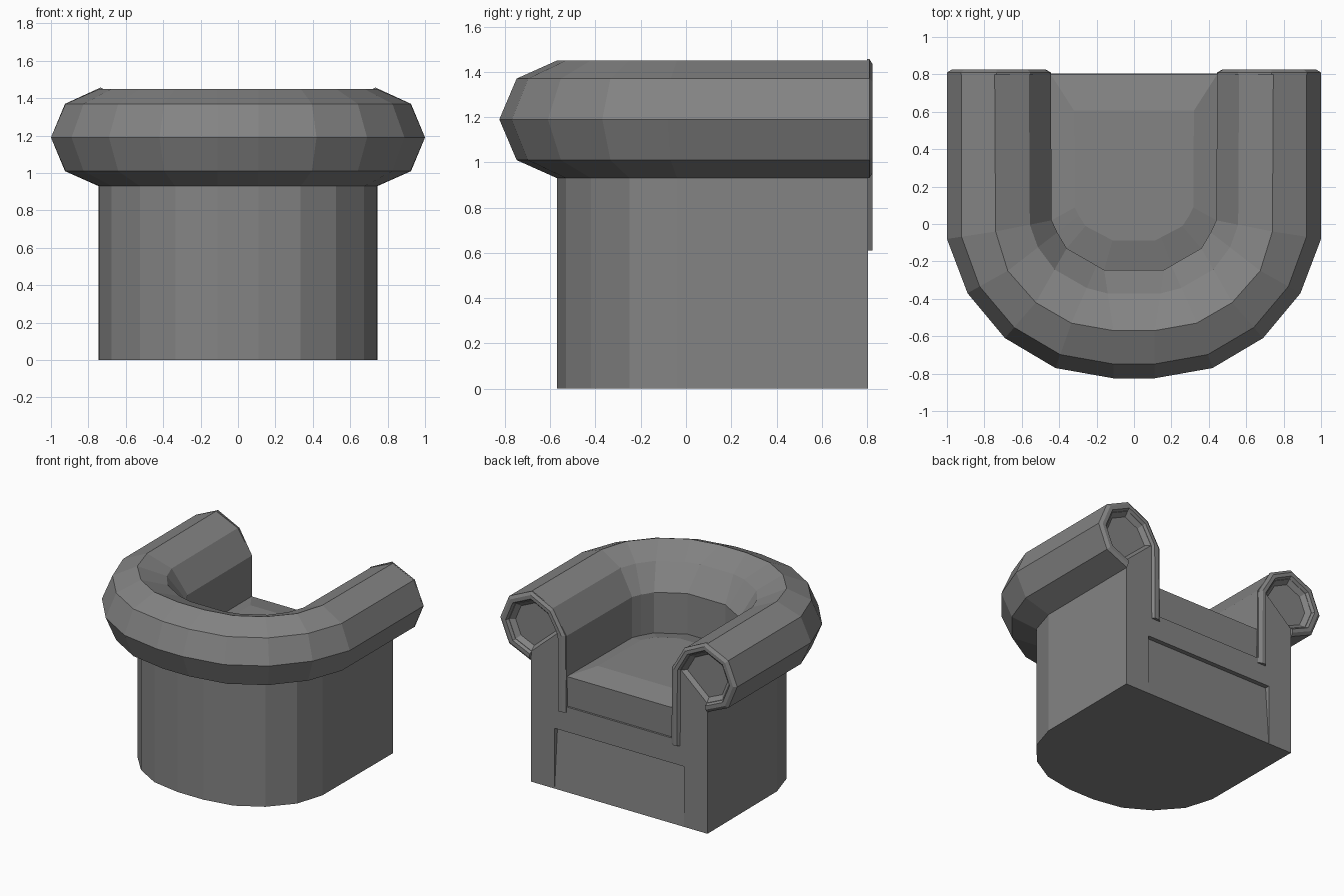
import bpy, bmesh

if "Cube" in bpy.data.objects:
    bpy.data.objects.remove(bpy.data.objects["Cube"])

leather = bpy.data.materials.new("dark_grey_leather")
leather.diffuse_color = (.23, .23, .23, 1)
leather.use_nodes = True
leather.node_tree.nodes["Principled BSDF"].inputs["Base Color"].default_value = leather.diffuse_color


def loft(name, rings):
    """Skin closed rings of equal length and cap both ends."""
    bm = bmesh.new()
    vs = [[bm.verts.new(p) for p in r] for r in rings]
    n = len(rings[0])
    for a, b in zip(vs, vs[1:]):
        for i in range(n):
            j = (i + 1) % n
            bm.faces.new((a[i], a[j], b[j], b[i]))
    bm.faces.new(vs[0])
    bm.faces.new(vs[-1])
    bmesh.ops.recalc_face_normals(bm, faces=bm.faces)
    me = bpy.data.meshes.new(name)
    bm.to_mesh(me)
    bm.free()
    me.materials.append(leather)
    ob = bpy.data.objects.new(name, me)
    bpy.context.collection.objects.link(ob)
    return ob


def cut(ob, cutter):
    m = ob.modifiers.new("recess", 'BOOLEAN')
    m.operation = 'DIFFERENCE'
    m.solver = 'EXACT'
    m.object = cutter
    cutter.hide_render = True
    cutter.display_type = 'WIRE'


def u_shape(half):
    return half + [(-x, y) for x, y in reversed(half)]


# Plan outlines of the U: roll outside, body / crown, inside wall
F = .805
outer = u_shape([(1, F), (1, -.08), (.89, -.37), (.69, -.61), (.42, -.77), (.11, -.825)])
mid = u_shape([(.745, F), (.74, -.04), (.675, -.25), (.525, -.42), (.335, -.53), (.11, -.57)])
inner = u_shape([(.445, F), (.44, .02), (.41, -.045), (.36, -.13), (.2, -.222), (.16, -.245)])

# Wrap-around back and arms: t = 1 is outer outline, 0 body, -1 inside wall
section = [(0, 0), (0, .93), (.7, 1.01), (1, 1.19), (.7, 1.37), (0, 1.45),
           (-.61, 1.37), (-1, 1.19), (-1, 0)]
rings = []
for o, m, i in zip(outer, mid, inner):
    ring = []
    for t, z in section:
        e = o if t > 0 else i
        k = abs(t)
        ring.append((m[0] + (e[0] - m[0]) * k, m[1] + (e[1] - m[1]) * k, z))
    rings.append(ring)
shell = loft("back_and_arms", rings)

# Base under the seat
base = loft("seat_base", [[(x, y, z) for x, y in inner] for z in (0, .65)])

# Domed seat cushion
plateau = [(x * .72, .22 + (y - .22) * .66) for x, y in inner]
cushion_rings = [[(x, min(y, front), z) for x, y in inner]
                 for z, front in ((.65, .79), (.88, .80))]
cushion_rings.append([(x, y, .92) for x, y in plateau])
loft("seat_cushion", cushion_rings)

# Tilted recess of the lower panel
panel_cut = loft("panel_cutter", [[(x, F, 0), (x, .77, .46), (x, .9, .46), (x, .9, 0)]
                                  for x in (-.545, .545)])
cut(shell, panel_cut)
cut(base, panel_cut)

# Raised trim and sunken scroll on each arm end
scroll = [(.745, .93), (.925, 1.01), (1, 1.19), (.925, 1.37), (.735, 1.457),
          (.555, 1.37), (.45, 1.19)]
cx, cz = .725, 1.19


def shrink(p, s):
    return cx + (p[0] - cx) * s, cz + (p[1] - cz) * s


for side, label in ((1, "right"), (-1, "left")):
    strip = []
    for p in scroll + [(.445, .61)]:
        ring = []
        for s, y in ((1, .80), (1, .81), (.91, .825), (.8, .825), (.74, .80)):
            x, z = shrink(p, s)
            if p[1] < .7:
                z = p[1]
            ring.append((side * x, y, z))
        strip.append(ring)
    loft(label + "_arm_trim", strip)

    hole = []
    for s, y in ((.8, .83), (.74, F), (.62, .775)):
        pts = [shrink(p, s) for p in scroll]
        hole.append([(side * x, y, z) for x, z in pts])
    cut(shell, loft(label + "_scroll_cutter", hole))
